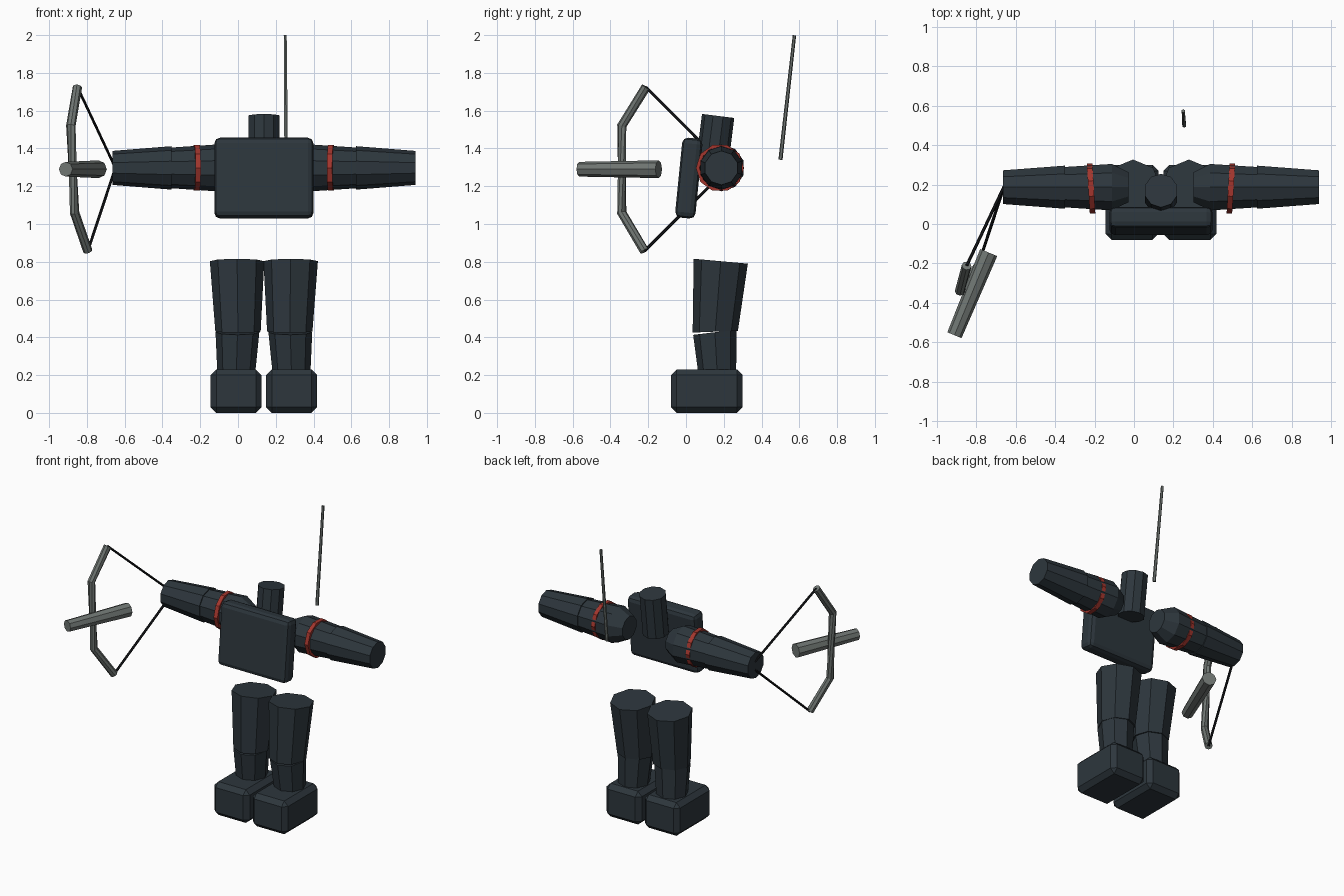
import bpy, bmesh, math
from mathutils import Vector, Matrix

if "Cube" in bpy.data.objects:
    bpy.data.objects.remove(bpy.data.objects["Cube"], do_unlink=True)

MID = 0.137  # body centre line


def material(name, rgb):
    m = bpy.data.materials.new(name)
    m.use_nodes = True
    m.diffuse_color = (*rgb, 1)
    m.node_tree.nodes["Principled BSDF"].inputs["Base Color"].default_value = (*rgb, 1)
    return m


SLATE = material("dark slate", (0.026, 0.037, 0.046))
RED = material("red", (0.36, 0.036, 0.026))
GREY = material("steel grey", (0.16, 0.18, 0.17))
BLACK = material("black", (0.008, 0.009, 0.011))


def finish(bm, name, mat):
    bmesh.ops.recalc_face_normals(bm, faces=bm.faces)
    me = bpy.data.meshes.new(name)
    bm.to_mesh(me)
    bm.free()
    me.materials.append(mat)
    ob = bpy.data.objects.new(name, me)
    bpy.context.collection.objects.link(ob)
    return ob


def loft(name, rings, mat, sides=10, phase=0.0):
    """Tube through rings given as (centre, radius, ring normal)."""
    bm = bmesh.new()
    loops = []
    for centre, radius, normal in rings:
        turn = Vector((0, 0, 1)).rotation_difference(Vector(normal))
        loops.append([bm.verts.new(Vector(centre) + turn @ Vector(
            (radius * math.cos(a), radius * math.sin(a), 0)))
            for a in (phase + math.tau * i / sides for i in range(sides))])
    for low, high in zip(loops, loops[1:]):
        for i in range(sides):
            j = (i + 1) % sides
            bm.faces.new((low[i], low[j], high[j], high[i]))
    bm.faces.new(loops[0])
    bm.faces.new(loops[-1])
    return finish(bm, name, mat)


def rod(name, points, r0, r1, mat, sides=8):
    """Tube along a path, mitred at the bends."""
    pts = [Vector(p) for p in points]
    rings = []
    for i, p in enumerate(pts):
        a = (p - pts[i - 1]).normalized() if i else Vector()
        b = (pts[i + 1] - p).normalized() if i < len(pts) - 1 else Vector()
        rings.append((p, r0 + (r1 - r0) * i / (len(pts) - 1), a + b))
    return loft(name, rings, mat, sides, math.pi / sides)


def box(name, centre, size, bevel, segments, tilt=0.0):
    bm = bmesh.new()
    bmesh.ops.create_cube(bm, size=1)
    bmesh.ops.scale(bm, vec=size, verts=bm.verts)
    bmesh.ops.bevel(bm, geom=bm.edges[:], offset=bevel, segments=segments,
                    profile=0.5, affect='EDGES')
    bm.transform(Matrix.Translation(centre) @ Matrix.Rotation(tilt, 4, 'X'))
    return finish(bm, name, SLATE)


# torso and neck
box("chest", (MID, 0.015, 1.243), (0.525, 0.108, 0.425), 0.03, 2, -0.1)
rod("neck", [(MID, 0.135, 1.29), (MID, 0.17, 1.572)], 0.086, 0.086, SLATE, 10)

for side, label in ((1, "left"), (-1, "right")):
    def at(dx, y, z):
        return (MID + side * dx, y, z)

    # arm: chamfered upper arm, tapered forearm
    out = (side, 0, 0)
    az, ay = 1.297, 0.187
    loft(label + "_upper_arm", [(at(0.165, ay, az), 0.08, out), (at(0.25, ay, az), 0.124, out),
                                (at(0.5, ay, az), 0.107, out)], SLATE)
    loft(label + "_forearm", [(at(0.488, ay, az), 0.115, out),
                              (at(0.802, ay, az), 0.09, out)], SLATE)

    # arm band: slim ring, open inside, slightly slanted
    band = bmesh.new()
    slant = Matrix.Rotation(-0.06 * side, 4, 'Z')
    place = Matrix.Translation(at(0.355, 0.18, az)) @ slant
    rims = []
    for radius, dx in ((0.108, -0.014), (0.127, -0.014), (0.127, 0.014), (0.108, 0.014)):
        rims.append([band.verts.new(place @ Vector((dx, radius * math.cos(a), radius * math.sin(a))))
                     for a in (math.tau * i / 10 for i in range(10))])
    for k in range(4):
        p, q = rims[k], rims[(k + 1) % 4]
        for i in range(10):
            j = (i + 1) % 10
            band.faces.new((p[i], p[j], q[j], q[i]))
    finish(band, label + "_arm_band", RED)

    # leg: thigh, shin with a notch at the front of the knee, block boot
    loft(label + "_thigh", [(at(0.137, 0.155, 0.43), 0.12, (0, -0.04, 1)),
                            (at(0.142, 0.184, 0.803), 0.144, (0, 0.09, 1))], SLATE, 8)
    loft(label + "_shin", [(at(0.147, 0.167, 0.18), 0.098, (0, 0, 1)),
                           (at(0.14, 0.153, 0.427), 0.116, (0, -0.12, 1))], SLATE, 8)
    box(label + "_boot", at(0.147, 0.11, 0.115), (0.27, 0.38, 0.23), 0.03, 1)

# bow with grip and strings drawn back to the right hand
tips = [(-0.85, -0.212, 1.725), (-0.795, -0.22, 0.857)]
rod("bow_limbs", [tips[0], (-0.885, -0.34, 1.52), (-0.865, -0.34, 1.06), tips[1]],
    0.025, 0.025, GREY)
rod("bow_grip", [(-0.912, -0.565, 1.29), (-0.738, -0.145, 1.29)], 0.039, 0.047, GREY)
for tip, z, label in zip(tips, (1.32, 1.265), ("upper", "lower")):
    rod(label + "_bowstring", [tip, (-0.66, 0.19, z)], 0.008, 0.008, BLACK, 6)

# thin rod behind the left shoulder
rod("back_rod", [(0.255, 0.5, 1.34), (0.25, 0.574, 1.999)], 0.011, 0.009, GREY, 6)
